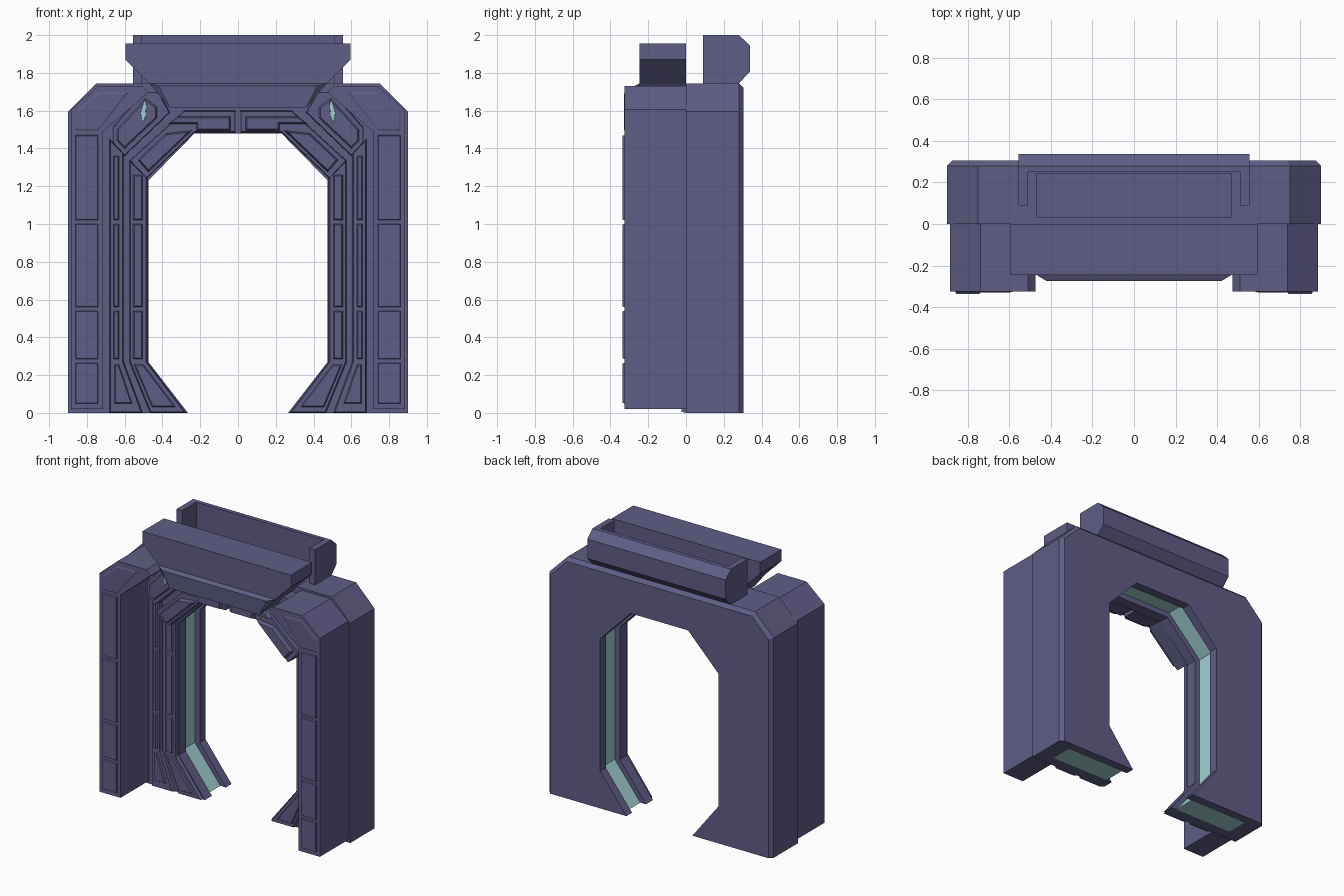
import bpy, bmesh
from mathutils import Vector

if "Cube" in bpy.data.objects:
    bpy.data.objects.remove(bpy.data.objects["Cube"])


def material(name, rgb):
    m = bpy.data.materials.new(name)
    m.use_nodes = True
    m.diffuse_color = (*rgb, 1)
    m.node_tree.nodes["Principled BSDF"].inputs["Base Color"].default_value = (*rgb, 1)
    return m


PURPLE = material("slate purple", (0.115, 0.11, 0.24))
TEAL = material("pale teal", (0.36, 0.63, 0.64))


def finish(name, bm, mat=PURPLE):
    bmesh.ops.recalc_face_normals(bm, faces=bm.faces)
    mesh = bpy.data.meshes.new(name)
    bm.to_mesh(mesh)
    bm.free()
    mesh.materials.append(mat)
    ob = bpy.data.objects.new(name, mesh)
    bpy.context.collection.objects.link(ob)
    return ob


def loft(bm, loops):
    """Skin matching closed loops and cap both ends."""
    rings = [[bm.verts.new(p) for p in loop] for loop in loops]
    n = len(rings[0])
    for a, b in zip(rings, rings[1:]):
        for i in range(n):
            j = (i + 1) % n
            bm.faces.new((a[i], a[j], b[j], b[i]))
    bm.faces.new(rings[0])
    bm.faces.new(rings[-1])


def at_y(pts, y, side=1):
    return [(x * side, y, z) for x, z in pts]


def shrink(pts, d):
    """Inset a small panel outline by a constant margin."""
    out, n = [], len(pts)
    v = [Vector(p) for p in pts]
    area = sum(v[i - 1].x * v[i].y - v[i].x * v[i - 1].y for i in range(n))
    sign = 1 if area > 0 else -1
    for i in range(n):
        a = (v[i] - v[i - 1]).normalized()
        b = (v[(i + 1) % n] - v[i]).normalized()
        na, nb = Vector((-a.y, a.x)) * sign, Vector((-b.y, b.x)) * sign
        out.append(tuple(v[i] + (na + nb) * d / (1 + na.dot(nb))))
    return out


def slab(name, pts, y0, y1, mat=PURPLE):
    bm = bmesh.new()
    loft(bm, [at_y(pts, y0), at_y(pts, y1)])
    return finish(name, bm, mat)


def panels(name, outlines, back, front, side, bevel=0.008, mat=PURPLE):
    """Raised plates with a bevelled front edge."""
    bm = bmesh.new()
    for pts in outlines:
        loft(bm, [at_y(pts, back, side), at_y(shrink(pts, bevel), front, side)])
    return finish(name, bm, mat)


def box(x0, x1, z0, z1):
    return [(x0, z0), (x1, z0), (x1, z1), (x0, z1)]


def arch(outer, inner):
    """Full arch outline from right-half paths, both running foot to crown."""
    flip = lambda pts: [(-x, z) for x, z in pts]
    return outer + flip(outer[::-1]) + flip(inner) + inner[::-1]


# Main gate frame: front and back slabs, with a groove core between
outer = [(0.9, 0), (0.9, 1.595), (0.75, 1.745)]
inner = [(0.265, 0), (0.475, 0.27), (0.475, 1.23), (0.23, 1.48)]
core_out = [(0.78, 0), (0.78, 1.54), (0.7, 1.64)]
core_in = [(0.31, 0), (0.515, 0.26), (0.515, 1.25), (0.245, 1.52)]
outer_small = [(0.875, 0), (0.875, 1.585), (0.74, 1.72)]
frame = [slab("frame_front", arch(outer, inner), 0, 0.08),
         slab("frame_rim", arch(outer, core_out), 0.08, 0.24)]
bm = bmesh.new()
loft(bm, [at_y(arch(outer, inner), 0.24), at_y(arch(outer, inner), 0.28),
          at_y(arch(outer_small, inner), 0.305)])
frame.append(finish("frame_back", bm))
slab("groove_core", arch(core_out, core_in), 0.08, 0.24, TEAL)

# Shallow tray sunk in the top of the frame
cutter = slab("tray_cutter", box(-0.47, 0.47, 1.70, 1.80), 0.033, 0.25)
cutter.hide_render = True
cutter.hide_viewport = True
for part in frame[:2]:
    mod = part.modifiers.new("tray", "BOOLEAN")
    mod.operation = "DIFFERENCE"
    mod.object = cutter

for side, tag in ((1, "left"), (-1, "right")):
    # Front pillar with a shoulder reaching in over the arch
    pillar = [(0.885, 0.02), (0.885, 1.605), (0.74, 1.73), (0.51, 1.73),
              (0.475, 1.695), (0.715, 1.49), (0.715, 0.02)]
    bm = bmesh.new()
    loft(bm, [at_y(pillar, 0, side), at_y(pillar, -0.325, side)])
    finish(tag + "_pillar", bm)
    rows = [(0.05, 0.265), (0.285, 0.54), (0.56, 1.0), (1.02, 1.47)]
    plates = [box(0.74, 0.86, a, b) for a, b in rows]
    panels(tag + "_pillar_plates", plates, -0.325, -0.337, side, 0.003)
    panels(tag + "_shoulder_plate",
           [[(0.74, 1.495), (0.86, 1.495), (0.86, 1.59), (0.74, 1.695), (0.58, 1.695)]],
           -0.325, -0.329, side)

    # Stepped bands lining the opening
    bands = [[(0.275, 0), (0.48, 0.27), (0.48, 1.25), (0.575, 1.34), (0.575, 0.27), (0.465, 0)],
             [(0.505, 0), (0.605, 0.27), (0.605, 1.38), (0.68, 1.45), (0.68, 0)]]
    panels(tag + "_bands", bands, 0, -0.025, side, 0.006)
    strips = []
    for x0, x1 in ((0.505, 0.555), (0.63, 0.66)):
        strips += [box(x0, x1, a, b) for a, b in ((0.285, 0.54), (0.56, 1.0), (1.02, 1.36))]
    strips[2] = box(0.505, 0.555, 1.02, 1.26)
    strips += [[(0.33, 0.03), (0.455, 0.03), (0.55, 0.255), (0.5, 0.255)],
               [(0.56, 0.05), (0.655, 0.05), (0.655, 0.255), (0.63, 0.255)]]
    panels(tag + "_band_strips", strips, -0.025, -0.035, side, 0.006)

    # Canopy over the opening with lintel and corner blocks
    canopy = [(0.012, 1.485), (0.23, 1.485), (0.485, 1.24), (0.575, 1.335),
              (0.285, 1.6), (0.012, 1.6)]
    panels(tag + "_canopy", [canopy], 0, -0.12, side, 0.004)
    blocks = [[(0.04, 1.495), (0.22, 1.495), (0.22, 1.53), (0.37, 1.53), (0.32, 1.57), (0.04, 1.57)],
              [(0.245, 1.495), (0.475, 1.275), (0.53, 1.34), (0.38, 1.48)]]
    panels(tag + "_canopy_blocks", blocks, -0.12, -0.15, side, 0.008)

    # Diagonal brace with an inlaid lamp
    brace = [(0.6, 1.36), (0.665, 1.43), (0.665, 1.51), (0.5, 1.7), (0.42, 1.7), (0.36, 1.59)]
    panels(tag + "_brace", [brace], 0, -0.1, side, 0.004)
    panels(tag + "_brace_plate",
           [[(0.6, 1.4), (0.64, 1.44), (0.64, 1.5), (0.49, 1.665), (0.43, 1.62), (0.43, 1.56)]],
           -0.1, -0.112, side)
    panels(tag + "_lamp",
           [[(0.505, 1.53), (0.515, 1.59), (0.495, 1.66), (0.485, 1.64), (0.49, 1.57)]],
           -0.112, -0.116, side, 0.001, TEAL)

# Front hood with flared underside
hood = [(0.595, 1.955), (0.595, 1.87), (0.455, 1.73)]
slab("hood", hood + [(-x, z) for x, z in hood[::-1]], -0.245, 0)

# Tapered visor below the hood
bm = bmesh.new()
for s in (1, -1):
    for x, y, z in ((0.47, -0.245, 1.745), (0.47, 0, 1.745), (0.42, -0.275, 1.73),
                    (0.36, -0.27, 1.615), (0.36, 0, 1.615)):
        bm.verts.new((x * s, y, z))
bmesh.ops.convex_hull(bm, input=bm.verts)
bmesh.ops.dissolve_limit(bm, angle_limit=0.01, verts=bm.verts, edges=bm.edges)
finish("visor", bm)

# Rear housing: back wall between two chamfered cheeks
wall = [(0.25, 1.745), (0.25, 2), (0.28, 2), (0.338, 1.945), (0.338, 1.805), (0.28, 1.745)]
cheek = [(0.09, 1.745), (0.09, 2)] + wall[2:]
for name, pts, x0, x1 in (("rear_wall", wall, -0.51, 0.51),
                          ("left_cheek", cheek, 0.51, 0.555),
                          ("right_cheek", cheek, -0.555, -0.51)):
    bm = bmesh.new()
    loft(bm, [[(x, y, z) for y, z in pts] for x in (x0, x1)])
    finish(name, bm)
